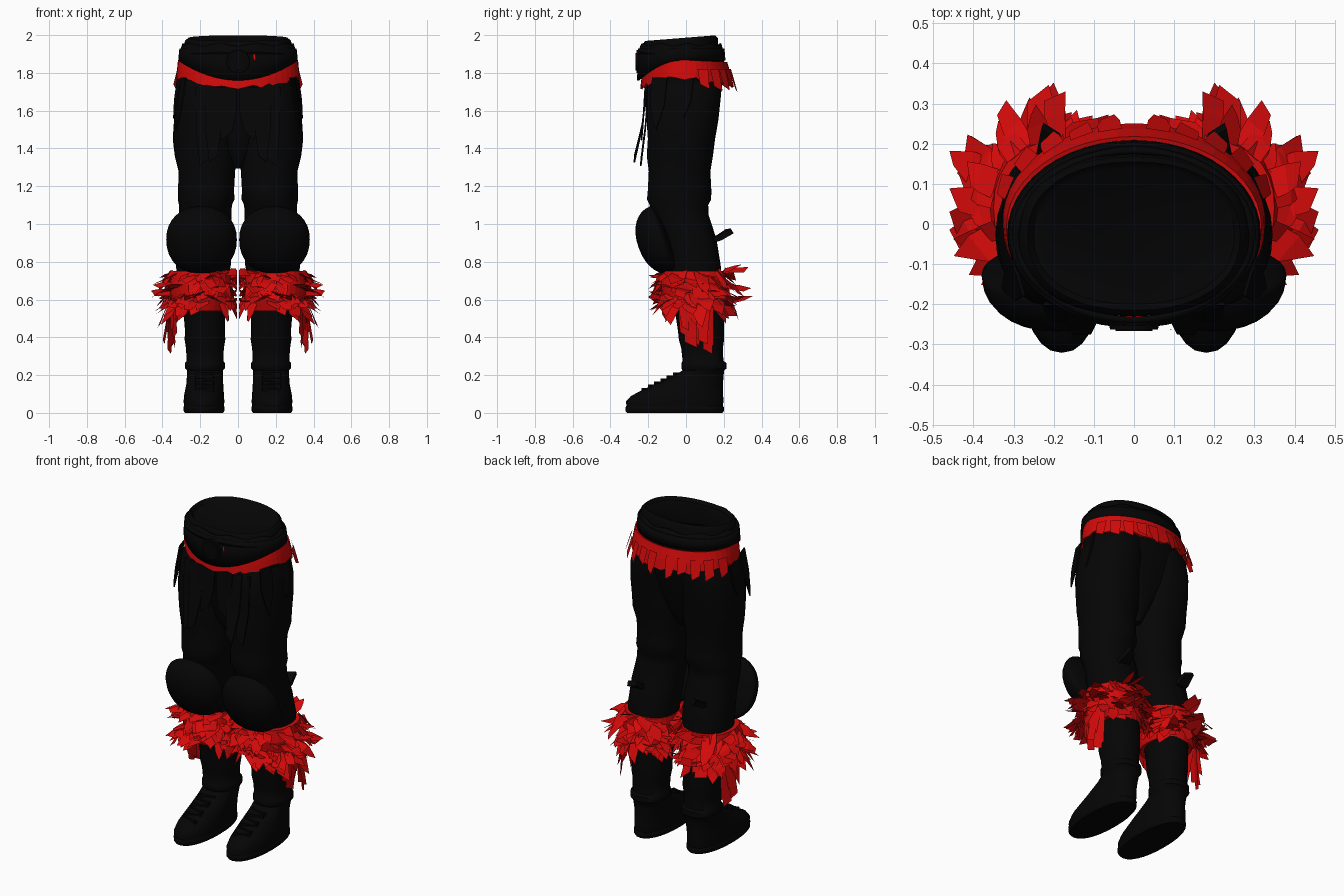
import bpy, bmesh, math, random
from math import sin, cos, pi, tau
from mathutils import Vector, Matrix

random.seed(7)
rnd = random.uniform
if "Cube" in bpy.data.objects:
    bpy.data.objects.remove(bpy.data.objects["Cube"])


def material(name, rgb):
    m = bpy.data.materials.new(name)
    m.use_nodes = True
    m.diffuse_color = (*rgb, 1)
    bsdf = m.node_tree.nodes["Principled BSDF"]
    bsdf.inputs["Base Color"].default_value = (*rgb, 1)
    bsdf.inputs["Roughness"].default_value = 0.8
    return m


BLACK = material("black cloth", (0.0015, 0.0015, 0.0015))
RED = material("red fur", (0.65, 0.003, 0.003))


def finish(name, bm, mat, smooth=True, mirror=False, thick=0, recalc=True):
    if recalc:
        bmesh.ops.recalc_face_normals(bm, faces=bm.faces)
    me = bpy.data.meshes.new(name)
    bm.to_mesh(me)
    bm.free()
    me.materials.append(mat)
    ob = bpy.data.objects.new(name, me)
    bpy.context.scene.collection.objects.link(ob)
    if thick:
        ob.modifiers.new("thickness", "SOLIDIFY").thickness = thick
    if mirror:
        mod = ob.modifiers.new("mirror", "MIRROR")
        mod.use_mirror_merge = False
    if smooth:
        bpy.ops.object.select_all(action="DESELECT")
        ob.select_set(True)
        bpy.context.view_layer.objects.active = ob
        bpy.ops.object.shade_smooth_by_angle(angle=math.radians(50))
    return ob


def spow(v, p):
    return math.copysign(abs(v) ** p, v)


def loft(name, rings, mat, n=28, power=0.9, folds=0, slope=0, **kw):
    """Stack rounded rings given as (z, cx, cy, rx, ry)."""
    bm = bmesh.new()
    rows = []
    for z, cx, cy, rx, ry in rings:
        row = []
        for i in range(n):
            a = tau * i / n
            k = 1 + folds * sin(3 * a + z * 23)
            dy = ry * k * spow(sin(a), power)
            row.append(bm.verts.new((cx + rx * k * spow(cos(a), power),
                                     cy + dy, z + slope * dy)))
        rows.append(row)
    for lo, hi in zip(rows, rows[1:]):
        for i in range(n):
            j = (i + 1) % n
            bm.faces.new((lo[i], lo[j], hi[j], hi[i]))
    bm.faces.new(rows[0])
    bm.faces.new(rows[-1])
    return finish(name, bm, mat, **kw)


def band(name, mat, rx, ry, cy, edge, n=48, **kw):
    """Closed belt; edge(angle) gives bottom z, top z and bottom flare."""
    bm = bmesh.new()
    rows = []
    for i in range(n):
        a = tau * i / n
        lo, hi, flare = edge(a)
        rows.append([bm.verts.new(((rx + f) * cos(a), cy + (ry + f) * sin(a), z))
                     for z, f in ((lo, flare), ((lo + hi) / 2, flare * 0.6), (hi, 0))])
    for i in range(n):
        p, q = rows[i], rows[(i + 1) % n]
        for k in range(2):
            bm.faces.new((p[k], q[k], q[k + 1], p[k + 1]))
    return finish(name, bm, mat, thick=0.012, **kw)


def card(bm, base, side, way, bend, length, width, tip, inner=None):
    """Bent tapering scrap of cloth or fur."""
    rows = []
    for t, w in ((0, 1), (0.55, 0.95), (1, tip)):
        mid = base + way * length * t + bend * length * t * t
        pair = []
        for s in (-1, 1):
            p = mid + side * s * width * w / 2 + way * s * t * width * 0.2
            if inner is not None:
                p.x, p.y = min(max(p.x, inner), 0.46), max(p.y, -0.2)
            pair.append(bm.verts.new(p))
        rows.append(pair)
    for (a, b), (c, d) in zip(rows, rows[1:]):
        bm.faces.new((c, d, b, a))


# Trousers
loft("hips", [(1.3, 0, -0.03, 0.03, 0.08), (1.38, 0, -0.03, 0.08, 0.13),
              (1.5, 0, -0.02, 0.2, 0.155), (1.62, 0, -0.015, 0.28, 0.185),
              (1.75, 0, -0.008, 0.305, 0.207), (1.85, 0, -0.015, 0.3, 0.215),
              (1.94, 0, -0.03, 0.288, 0.2), (1.97, 0, -0.03, 0.28, 0.198),
              (1.984, 0, -0.03, 0.265, 0.185), (1.965, 0, -0.03, 0.25, 0.17)],
     BLACK, n=40, slope=0.08)
loft("trouser_leg", [
    (0.68, 0.19, 0.05, 0.13, 0.14), (0.78, 0.185, 0.045, 0.145, 0.14),
    (0.92, 0.18, 0.02, 0.145, 0.14), (1.05, 0.175, -0.03, 0.138, 0.15),
    (1.1, 0.172, -0.035, 0.14, 0.155), (1.13, 0.167, -0.035, 0.15, 0.17),
    (1.18, 0.167, -0.035, 0.148, 0.168), (1.28, 0.167, -0.035, 0.15, 0.163),
    (1.36, 0.172, -0.03, 0.163, 0.175), (1.45, 0.175, -0.025, 0.168, 0.178),
    (1.55, 0.175, -0.02, 0.166, 0.19), (1.65, 0.166, -0.015, 0.164, 0.2),
    (1.73, 0.158, -0.01, 0.155, 0.198), (1.79, 0.14, 0, 0.13, 0.17)],
    BLACK, folds=0.015, mirror=True)

# Boots, from sole to shaft
loft("boot", [
    (0.02, 0.18, -0.06, 0.104, 0.253), (0.06, 0.18, -0.06, 0.108, 0.258),
    (0.09, 0.18, -0.047, 0.106, 0.244), (0.12, 0.178, -0.018, 0.102, 0.214),
    (0.15, 0.176, 0.012, 0.098, 0.184), (0.19, 0.175, 0.06, 0.096, 0.138),
    (0.225, 0.175, 0.092, 0.095, 0.11), (0.235, 0.175, 0.095, 0.105, 0.12),
    (0.265, 0.175, 0.095, 0.105, 0.118), (0.275, 0.175, 0.09, 0.097, 0.108),
    (0.34, 0.175, 0.085, 0.1, 0.11), (0.39, 0.175, 0.082, 0.108, 0.12),
    (0.43, 0.175, 0.08, 0.105, 0.122), (0.55, 0.178, 0.07, 0.112, 0.13),
    (0.68, 0.185, 0.06, 0.12, 0.135)], BLACK, mirror=True)
loft("sole", [(0, 0.18, -0.06, 0.1, 0.253), (0.01, 0.18, -0.06, 0.108, 0.26),
              (0.03, 0.18, -0.06, 0.109, 0.261), (0.037, 0.18, -0.06, 0.104, 0.255)],
     BLACK, mirror=True)
bm = bmesh.new()
for i in range(6):
    t = i / 5
    place = (Matrix.Translation((0.178, -0.215 + 0.165 * t, 0.122 + 0.08 * t))
             @ Matrix.Rotation(0.25 * (-1) ** i, 4, "Z")
             @ Matrix.Diagonal((0.1, 0.016, 0.022, 1)))
    bmesh.ops.create_cube(bm, size=1, matrix=place)
finish("boot_laces", bm, BLACK, smooth=False, mirror=True)

# Knee pads: tilted domes
bm = bmesh.new()
bmesh.ops.create_uvsphere(bm, u_segments=28, v_segments=16, radius=1)
tilt = Matrix.Rotation(math.radians(20), 3, "X")
for v in bm.verts:
    depth = 0.13 if v.co.y < 0 else 0.04
    p = Vector((0.187 * spow(v.co.x, 0.92), depth * v.co.y, 0.187 * spow(v.co.z, 0.9)))
    v.co = tilt @ p + Vector((0.193, -0.128, 0.917))
finish("knee_pad", bm, BLACK, mirror=True)
bm = bmesh.new()
card(bm, Vector((0.21, 0.1, 0.92)), Vector((1, 0, 0)), Vector((0, 0.95, 0.1)),
     Vector((0, 0, 0.32)), 0.13, 0.07, 0.6)
finish("knee_strap_end", bm, BLACK, smooth=False, mirror=True, thick=0.03)

# Fur cuffs: solid core with layered broad scraps
loft("fur_cuff_core", [(0.54, 0.19, 0.05, 0.135, 0.15), (0.6, 0.195, 0.045, 0.16, 0.17),
                       (0.68, 0.198, 0.04, 0.165, 0.175), (0.75, 0.195, 0.04, 0.155, 0.165)],
     RED, smooth=False, mirror=True)
bm = bmesh.new()
for i in range(130):
    a = tau * i * 0.618
    out = Vector((cos(a), sin(a), 0))
    reach = 0.75 + 0.35 * max(0, cos(a - 0.7))
    base = Vector((0.197 + 0.155 * cos(a), 0.04 + 0.165 * sin(a), rnd(0.58, 0.76)))
    way = (out * rnd(0.2, 0.9) + Vector((0, 0, rnd(-1, 0.2)))).normalized()
    side = Vector((-sin(a), cos(a), rnd(-0.5, 0.5))).normalized()
    card(bm, base, side, way, Vector((0, 0, rnd(-0.4, 0.1))),
         rnd(0.06, 0.13) * reach, rnd(0.05, 0.1), rnd(0.15, 1), inner=0.005)
# Long trailing scraps on the outer side
for i in range(12):
    a = rnd(-0.4, 0.6)
    base = Vector((0.2 + 0.16 * cos(a), 0.05 + 0.16 * sin(a), rnd(0.55, 0.64)))
    card(bm, base, Vector((-sin(a), cos(a), 0)), Vector((rnd(-0.15, 0.2), 0, -1)),
         Vector((0, 0, 0)), rnd(0.12, 0.25), rnd(0.05, 0.08), rnd(0.4, 1))
finish("fur_cuff_scraps", bm, RED, smooth=False, mirror=True, recalc=False)


# Red sash, sagging at the front and flared at the back
def sash_edge(a):
    front, back = max(0, -sin(a)), max(0, sin(a))
    return (1.775 - 0.055 * front ** 2 - 0.04 * back + rnd(-0.012, 0.012),
            1.868 - 0.085 * front ** 2 - 0.01 * back, 0.008 + 0.025 * back)


band("sash", RED, 0.318, 0.226, -0.008, sash_edge, smooth=False)
bm = bmesh.new()
for x in (0.06, 0.13, 0.2, 0.26, 0.31):
    y = 0.225 * math.sqrt(1 - (x / 0.33) ** 2)
    out = Vector((x * 0.6, y, 0)).normalized()
    card(bm, Vector((x, y + 0.012, 1.82)), Vector((-out.y, out.x, 0)),
         out * 0.3 + Vector((0, 0, -1)), Vector((0, 0, 0)),
         rnd(0.07, 0.12), 0.06, rnd(0.4, 0.9))
finish("sash_tatters", bm, RED, smooth=False, mirror=True, recalc=False)

# Belt layers
band("belt", BLACK, 0.31, 0.228, -0.025,
     lambda a: (1.865 - 0.105 * max(0, -sin(a)) ** 2, 1.93, 0.006))
band("upper_belt", BLACK, 0.296, 0.214, -0.028,
     lambda a: (1.9, 1.95 + 0.008 * sin(a * 9), 0.014))

# Round buckle
bm = bmesh.new()
face_on = Matrix.Translation((0, -0.25, 1.86)) @ Matrix.Rotation(pi / 2, 4, "X")
for r, d in ((0.065, 0.025), (0.05, 0.034)):
    bmesh.ops.create_cone(bm, cap_ends=True, segments=28, radius1=r, radius2=r * 0.92,
                          depth=d, matrix=face_on)
finish("buckle", bm, BLACK)
bm = bmesh.new()
card(bm, Vector((0.085, -0.264, 1.9)), Vector((1, 0.1, 0)), Vector((0.1, 0, -1)),
     Vector((0, 0, 0)), 0.035, 0.014, 0.7)
finish("red_tie", bm, RED, smooth=False, recalc=False)

# Hanging cloth strips at the front and hips
bm = bmesh.new()
down, across = Vector((0, -0.05, -1)), Vector((1, 0, 0))
for x, length, width, lean in ((0.06, 0.26, 0.11, -0.02), (0.13, 0.38, 0.09, -0.12),
                               (0.18, 0.4, 0.09, -0.05)):
    card(bm, Vector((x, -0.222 + x * x * 0.6, 1.725)), across, down,
         Vector((0, lean, 0)), length, width, 0.5)
for y, length in ((-0.14, 0.26), (0.0, 0.2)):
    card(bm, Vector((0.29 + 0.15 * (y + 0.14), y, 1.775)), Vector((0.3, 1, 0)),
         Vector((0.14, -0.1, -1)), Vector((0, 0, 0)), length, 0.08, 0.2)
finish("hanging_strips", bm, BLACK, smooth=False, mirror=True, thick=0.008)
